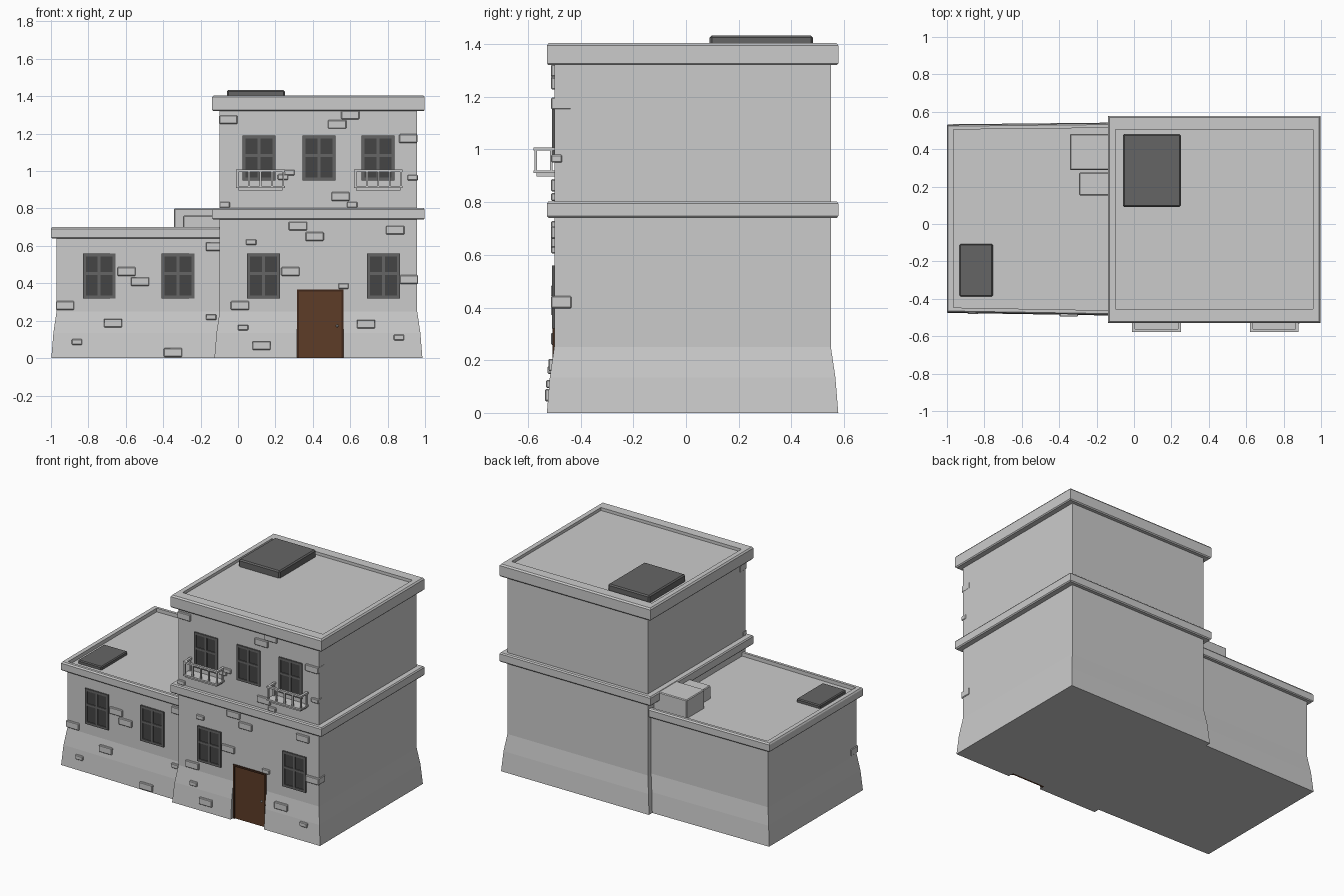
import bpy, bmesh
from mathutils import Matrix, Vector


def material(name, r, g, b):
    m = bpy.data.materials.new(name)
    m.diffuse_color = (r, g, b, 1)
    return m


DARK = material("dark_grey", 0.13, 0.13, 0.13)
PANE = material("pane", 0.06, 0.06, 0.06)
BROWN = material("brown", 0.11, 0.045, 0.02)
FRAME = material("dark_brown", 0.05, 0.02, 0.01)


def finish(name, bm, mat=None, bevel=0):
    bmesh.ops.recalc_face_normals(bm, faces=bm.faces)
    me = bpy.data.meshes.new(name)
    bm.to_mesh(me)
    bm.free()
    ob = bpy.data.objects.new(name, me)
    bpy.context.collection.objects.link(ob)
    if mat:
        me.materials.append(mat)
    if bevel:
        mod = ob.modifiers.new("bevel", 'BEVEL')
        mod.width, mod.segments = bevel, 1
    return ob


def boxes(name, items, mat=None, bevel=0):
    """Each item is (x0, x1, y0, y1, z0, z1)."""
    bm = bmesh.new()
    for x0, x1, y0, y1, z0, z1 in items:
        c = Vector((x0 + x1, y0 + y1, z0 + z1)) / 2
        bmesh.ops.create_cube(bm, size=1, matrix=Matrix.Translation(c)
                              @ Matrix.Diagonal((x1 - x0, y1 - y0, z1 - z0, 1)))
    return finish(name, bm, mat, bevel)


def loft(name, plan, rings):
    """Stack the four-cornered plan, grown by (ox, oy) at each z, and cap it."""
    bm = bmesh.new()
    signs = [(-1, -1), (1, -1), (1, 1), (-1, 1)]
    loops = [[bm.verts.new((x + sx * ox, y + sy * oy, z))
              for (x, y), (sx, sy) in zip(plan, signs)] for z, ox, oy in rings]
    for a, b in zip(loops, loops[1:]):
        for i in range(4):
            j = (i + 1) % 4
            bm.faces.new((a[i], a[j], b[j], b[i]))
    bm.faces.new(loops[0][::-1])
    bm.faces.new(loops[-1])
    return finish(name, bm)


TOWER = [(-0.098, -0.50), (0.958, -0.50), (0.958, 0.55), (-0.098, 0.55)]
WING = [(-0.97, -0.447), (-0.05, -0.463), (-0.05, 0.515), (-0.97, 0.505)]


def flare(z):
    if z > 0.25:
        return 0
    return 0.017 * (0.25 - z) / 0.115 if z > 0.135 else 0.028 - 0.011 * z / 0.135


def front(x):
    return -0.50 if x > -0.1 else -0.447 - 0.0174 * (x + 0.97)


# Walls with the flared plinth
foot = [(z, flare(z), flare(z)) for z in (0, 0.135, 0.25)]
tower = loft("tower_walls", TOWER, foot + [(1.34, 0, 0)])
loft("wing_walls", WING, foot + [(0.66, 0, 0)])

# Door recess cut through the flared plinth
cutter = boxes("door_cutter", [(0.315, 0.565, -0.7, -0.485, -0.1, 0.366)])
cutter.hide_render = True
cutter.hide_set(True)
cut = tower.modifiers.new("door_recess", 'BOOLEAN')
cut.object, cut.operation, cut.solver = cutter, 'DIFFERENCE', 'EXACT'

# Cornices with sunken roofs, and the band between the storeys
loft("tower_cornice", TOWER, [(1.32, 0, 0), (1.32, 0.034, 0.022), (1.327, 0.04, 0.028),
                              (1.395, 0.04, 0.028), (1.405, 0.032, 0.02),
                              (1.405, 0.0, -0.045), (1.385, 0.0, -0.045)])
loft("storey_band", TOWER, [(0.74, 0, 0), (0.74, 0.034, 0.022), (0.747, 0.04, 0.028),
                            (0.795, 0.04, 0.028), (0.803, 0.034, 0.022), (0.803, 0, 0)])
loft("wing_cornice", WING, [(0.64, 0, 0), (0.64, 0.025, 0.02), (0.646, 0.03, 0.025),
                            (0.69, 0.03, 0.025), (0.70, 0.024, 0.018),
                            (0.70, -0.005, 0.0), (0.675, -0.005, 0.0)])

# Roof hatches and boxes
boxes("tower_roof_hatch", [(-0.06, 0.25, 0.09, 0.482, 1.37, 1.433)], DARK, 0.008)
boxes("wing_roof_hatch", [(-0.933, -0.755, -0.388, -0.107, 0.66, 0.698)], DARK, 0.006)
boxes("roof_box_large", [(-0.342, -0.09, 0.288, 0.482, 0.66, 0.80)], None, 0.005)
boxes("roof_box_small", [(-0.293, -0.09, 0.153, 0.275, 0.66, 0.763)], None, 0.005)

# Windows: two columns, a short row over a tall one
W, H, T = 0.176, 0.24, 0.016
panes, bars = [], []
for x, z in [(-0.742, 0.32), (-0.32, 0.32), (0.137, 0.32), (0.777, 0.32),
             (0.113, 0.95), (0.432, 0.95), (0.748, 0.95)]:
    y, l, r, t = front(x), x - W / 2, x + W / 2, z + H
    panes.append((l, r, y - 0.003, y + 0.02, z, t))
    for a, b, c, d in [(l, l + T, z, t), (r - T, r, z, t), (x - T / 2, x + T / 2, z, t),
                       (l, r, z, z + T), (l, r, t - T, t), (l, r, z + 0.125, z + 0.14)]:
        bars.append((a, b, y - 0.009, y + 0.02, c, d))
boxes("window_panes", panes, PANE)
boxes("window_frames", bars, DARK)

# Door
boxes("door_panel", [(0.325, 0.555, -0.498, -0.48, 0, 0.356)], BROWN)
boxes("door_frame", [(0.315, 0.327, -0.506, -0.48, 0, 0.368),
                     (0.553, 0.565, -0.506, -0.48, 0, 0.368),
                     (0.315, 0.565, -0.506, -0.48, 0.356, 0.368)], FRAME)
bm = bmesh.new()
bmesh.ops.create_icosphere(bm, subdivisions=1, radius=0.008,
                           matrix=Matrix.Translation((0.53, -0.505, 0.172)))
finish("door_knob", bm)

# Balconies: two-step slab, posts and a top rail
for n, x in (("left", 0.12), ("right", 0.75)):
    l, r = x - 0.13, x + 0.13
    f = -0.578
    parts = [(l, r, f, -0.49, 0.91, 0.921), (l + 0.012, r - 0.012, f + 0.01, -0.49, 0.897, 0.91),
             (l, r, f, f + 0.016, 0.996, 1.008),
             (l, l + 0.016, f, -0.49, 0.996, 1.008), (r - 0.016, r, f, -0.49, 0.996, 1.008)]
    posts = [(l + 0.008 + i * 0.061, f + 0.008) for i in range(5)]
    posts += [(l + 0.008, -0.512), (r - 0.008, -0.512)]
    parts += [(px - 0.005, px + 0.005, py - 0.005, py + 0.005, 0.915, 1.0) for px, py in posts]
    boxes("balcony_" + n, parts)

# Stray facing stones, placed by centre; those on outer corners wrap round
large = [(-0.052, 1.275), (0.60, 1.30), (0.53, 1.25), (0.91, 1.174), (0.548, 0.864),
         (0.32, 0.706), (0.41, 0.65), (0.84, 0.684), (0.28, 0.463), (0.914, 0.42),
         (0.01, 0.281), (0.684, 0.182), (0.126, 0.067), (-0.123, 0.596), (-0.596, 0.463),
         (-0.524, 0.409), (-0.925, 0.281), (-0.668, 0.187), (-0.348, 0.03)]
small = [(0.934, 0.965), (0.24, 0.968), (0.275, 0.992), (0.61, 0.82), (-0.072, 0.82),
         (0.07, 0.62), (0.564, 0.385), (0.86, 0.11), (0.027, 0.163), (-0.861, 0.086),
         (-0.144, 0.219)]
stones = []
for spots, w, h, deep in ((large, 0.098, 0.046, 0.065), (small, 0.056, 0.03, 0.03)):
    for x, z in spots:
        y = front(x) - flare(z)
        stones.append((x - w / 2, x + w / 2, y - 0.012, y + deep, z - h / 2, z + h / 2))
boxes("facing_stones", stones, None, 0.004)
